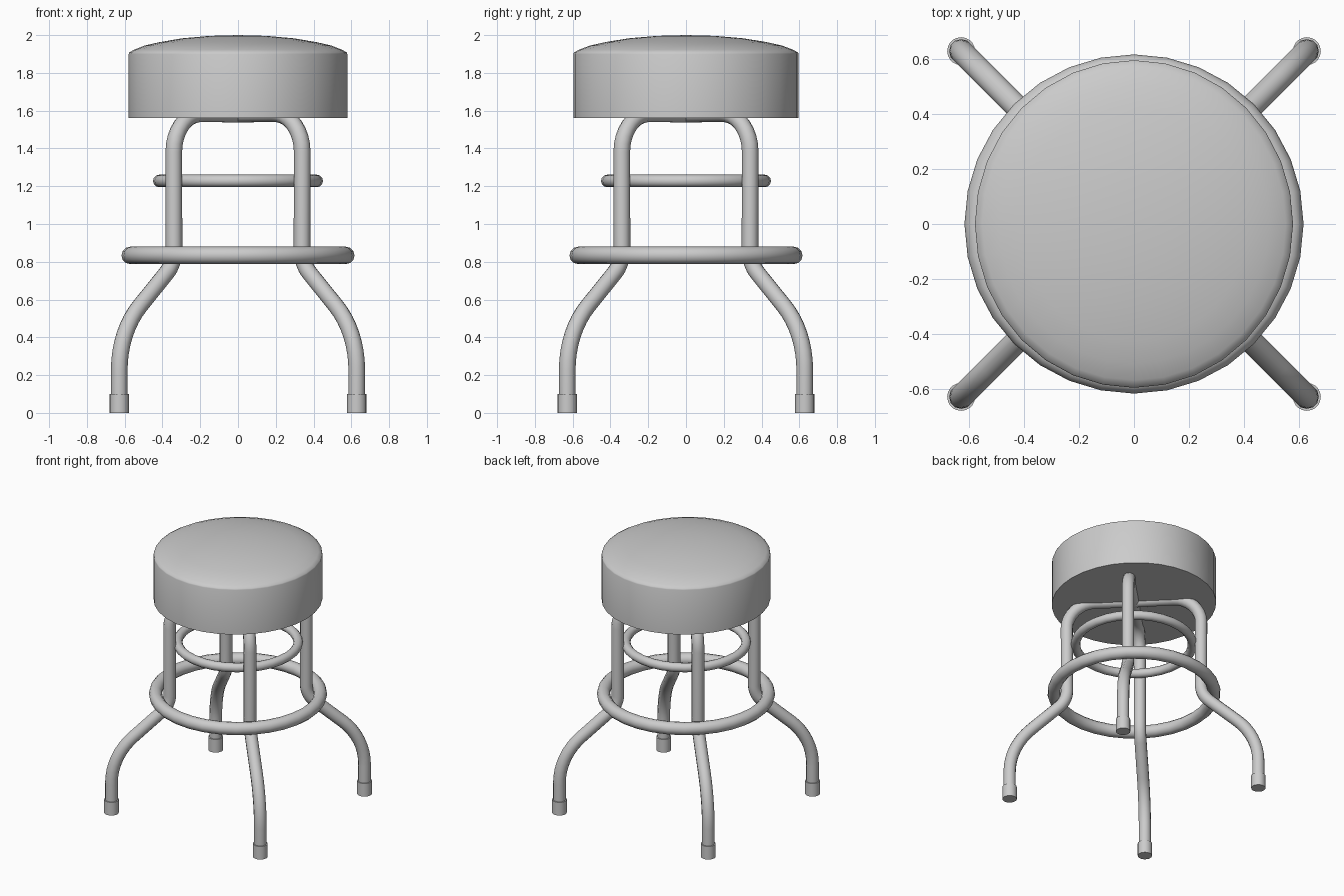
import bpy, bmesh, math
from mathutils import Vector, Matrix

if "Cube" in bpy.data.objects:
    bpy.data.objects.remove(bpy.data.objects["Cube"])


def smooth(obj, angle=40):
    bpy.ops.object.select_all(action="DESELECT")
    obj.select_set(True)
    bpy.context.view_layer.objects.active = obj
    bpy.ops.object.shade_smooth_by_angle(angle=math.radians(angle))


def fillet(a, corner, b, radius, steps=8):
    """Points of an arc that rounds the corner between a and b."""
    u, v = (a - corner).normalized(), (b - corner).normalized()
    half = u.angle(v) / 2
    centre = corner + (u + v).normalized() * radius / math.sin(half)
    tangent = radius / math.tan(half)
    start = (corner + u * tangent - centre).normalized()
    end = (corner + v * tangent - centre).normalized()
    return [centre + start.slerp(end, i / steps) * radius for i in range(steps + 1)]


def tube(name, points, radius):
    curve = bpy.data.curves.new(name, "CURVE")
    curve.dimensions = "3D"
    curve.bevel_depth = radius
    curve.bevel_resolution = 4
    curve.use_fill_caps = True
    spline = curve.splines.new("POLY")
    spline.points.add(len(points) - 1)
    for p, co in zip(spline.points, points):
        p.co = (*co, 1)
    obj = bpy.data.objects.new(name, curve)
    bpy.context.collection.objects.link(obj)
    bpy.ops.object.select_all(action="DESELECT")
    obj.select_set(True)
    bpy.context.view_layer.objects.active = obj
    bpy.ops.object.convert(target="MESH")
    smooth(bpy.context.object)


def ring(name, major, minor, z):
    bpy.ops.mesh.primitive_torus_add(major_radius=major, minor_radius=minor,
                                     major_segments=32, minor_segments=12,
                                     location=(0, 0, z))
    bpy.context.object.name = name
    smooth(bpy.context.object, 60)


# Padded seat: lathed profile, very slightly longer front to back
profile = [(0, 2.0), (0.15, 1.996), (0.3, 1.983), (0.42, 1.963), (0.5, 1.945),
           (0.56, 1.922), (0.584, 1.908), (0.587, 1.9), (0.587, 1.56), (0, 1.56)]
bm = bmesh.new()
verts = [bm.verts.new((r, 0, z)) for r, z in profile]
edges = [bm.edges.new(pair) for pair in zip(verts, verts[1:])]
bmesh.ops.spin(bm, geom=verts + edges, cent=(0, 0, 0), axis=(0, 0, 1),
               angle=math.tau, steps=32)
bmesh.ops.remove_doubles(bm, verts=bm.verts, dist=0.0005)
bmesh.ops.recalc_face_normals(bm, faces=bm.faces)
mesh = bpy.data.meshes.new("seat")
bm.to_mesh(mesh)
bm.free()
seat = bpy.data.objects.new("seat", mesh)
bpy.context.collection.objects.link(seat)
seat.data.transform(Matrix.Diagonal((0.986, 1.015, 1, 1)))
smooth(seat, 60)

# Half leg outline: foot, lower bend, knee, shoulder, underside of seat
FOOT = 0.889
corners = [Vector((r, 0, z)) for r, z in
           [(FOOT, 0.02), (FOOT, 0.43), (0.479, 0.79), (0.481, 1.583), (0, 1.583)]]
half = [corners[0]]
for i, radius in enumerate((0.45, 0.17, 0.2), start=1):
    half += fillet(corners[i - 1], corners[i], corners[i + 1], radius)
half.append(Vector((0, 0, 1.58)))

# Two crossing bent tubes make the four legs
mirrored = [Vector((-p.x, 0, p.z)) for p in reversed(half[:-1])]
for side, angle in (("left", 45), ("right", 135)):
    turn = Matrix.Rotation(math.radians(angle), 3, "Z")
    tube(f"leg_tube_{side}", [turn @ p for p in half + mirrored], 0.044)

# Foot caps
for i in range(4):
    a = math.radians(45 + 90 * i)
    bpy.ops.mesh.primitive_cylinder_add(
        vertices=20, radius=0.051, depth=0.1,
        location=(FOOT * math.cos(a), FOOT * math.sin(a), 0.05))
    cap = bpy.context.object
    cap.name = f"foot_cap_{i + 1}"
    smooth(cap)

# Foot rest and upper brace
ring("foot_ring", 0.571, 0.046, 0.834)
ring("upper_ring", 0.417, 0.033, 1.228)
